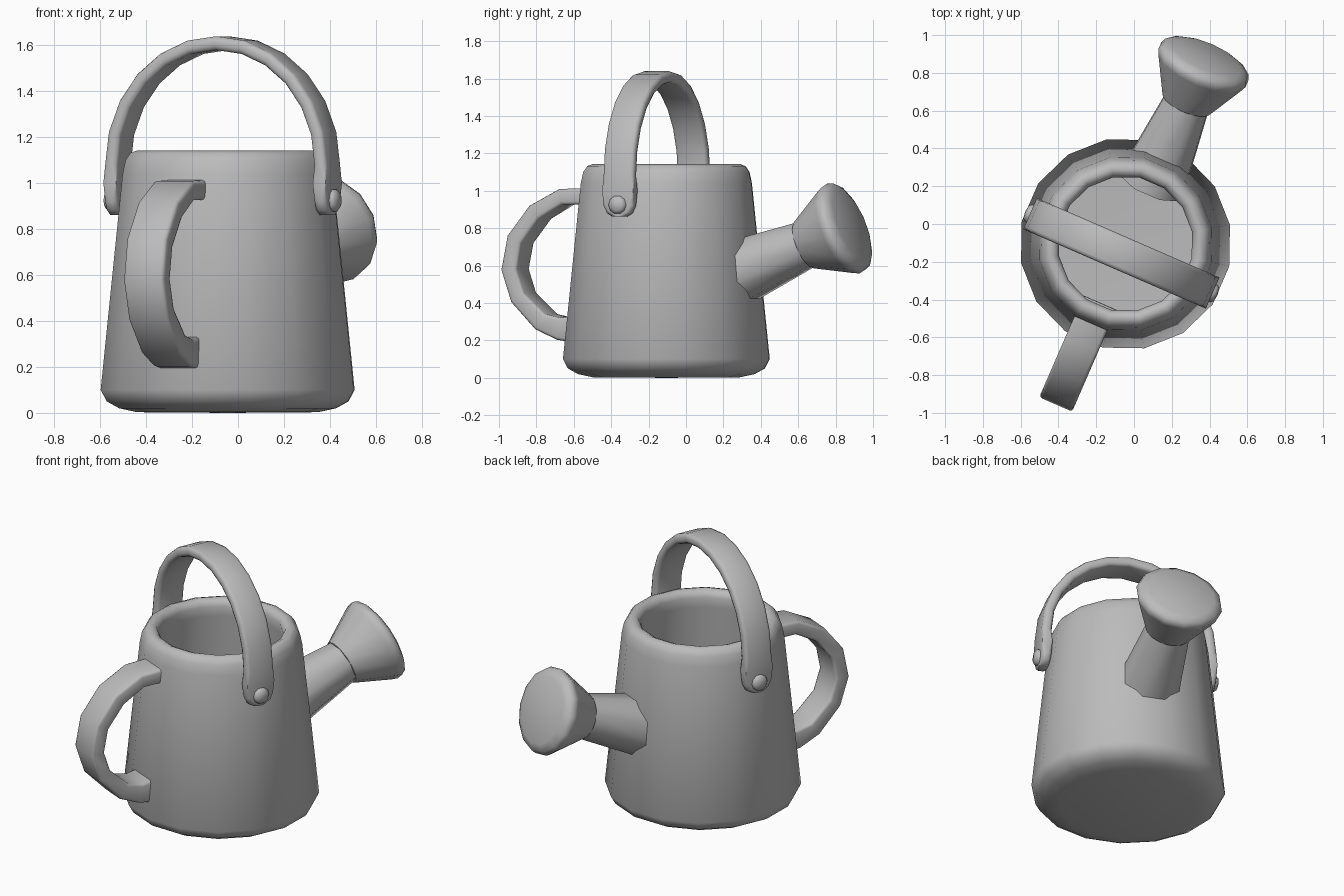
import bpy, bmesh, math
from mathutils import Matrix, Vector

cube = bpy.data.objects.get("Cube")
if cube:
    bpy.data.objects.remove(cube, do_unlink=True)

# One grey for the whole can
grey = bpy.data.materials.new("matte_grey")
grey.use_nodes = True
tone = (0.5, 0.5, 0.5, 1)
grey.diffuse_color = tone
grey.node_tree.nodes["Principled BSDF"].inputs["Base Color"].default_value = tone

# The can is turned about its upright axis: spout along local +y
PLACE = Matrix.Translation((-0.045, -0.105, 0)) @ Matrix.Rotation(math.radians(-23.5), 4, 'Z')


def finish(name, bm, local=Matrix(), smooth=50):
    bmesh.ops.recalc_face_normals(bm, faces=bm.faces)
    mesh = bpy.data.meshes.new(name)
    bm.to_mesh(mesh)
    bm.free()
    mesh.materials.append(grey)
    obj = bpy.data.objects.new(name, mesh)
    bpy.context.collection.objects.link(obj)
    obj.matrix_world = PLACE @ local
    bpy.ops.object.select_all(action='DESELECT')
    obj.select_set(True)
    bpy.context.view_layer.objects.active = obj
    bpy.ops.object.shade_smooth_by_angle(angle=math.radians(smooth))
    return obj


def lathe(name, profile, sides, local=Matrix(), smooth=50):
    """Turn (radius, height) points around z, half a side out of phase."""
    bm = bmesh.new()
    a = math.pi / sides
    verts = [bm.verts.new((r * math.cos(a), r * math.sin(a), z)) for r, z in profile]
    edges = [bm.edges.new(pair) for pair in zip(verts, verts[1:])]
    bmesh.ops.spin(bm, geom=verts + edges, axis=(0, 0, 1), cent=(0, 0, 0),
                   angle=2 * math.pi, steps=sides)
    bmesh.ops.remove_doubles(bm, verts=bm.verts, dist=0.0005)
    return finish(name, bm, local, smooth)


def strap(name, path, bevel, local=Matrix()):
    """Flat band along (u, z, width, thickness) points in the xz plane."""
    bm = bmesh.new()
    rings = []
    for i, (u, z, w, t) in enumerate(path):
        p, n = path[max(i - 1, 0)], path[min(i + 1, len(path) - 1)]
        along = Vector((n[0] - p[0], 0, n[1] - p[1])).normalized()
        out = Vector((-along.z, 0, along.x)) * t / 2
        side = Vector((0, w / 2, 0))
        mid = Vector((u, 0, z))
        rings.append([bm.verts.new(mid + out * a + side * b)
                      for a, b in ((1, 1), (1, -1), (-1, -1), (-1, 1))])
    for a, b in zip(rings, rings[1:]):
        for k in range(4):
            bm.faces.new((a[k], a[k - 1], b[k - 1], b[k]))
    bm.faces.new(rings[0])
    bm.faces.new(rings[-1])
    corners = [bm.edges.get((a[k], b[k])) for a, b in zip(rings, rings[1:]) for k in range(4)]
    bmesh.ops.bevel(bm, geom=corners, offset=bevel, segments=2, profile=0.5,
                    affect='EDGES', clamp_overlap=True)
    return finish(name, bm, local)


# Hollow tapered body with rounded foot and rim
lathe("can_body", [(0, 0), (0.40, 0.003), (0.48, 0.02), (0.535, 0.05), (0.562, 0.10),
                   (0.465, 1.04), (0.452, 1.10), (0.43, 1.132), (0.40, 1.143),
                   (0.372, 1.13), (0.358, 1.10), (0.362, 1.04), (0.46, 0.12), (0, 0.10)], 16)

# Spout tube and flared rose share a tilted axis
neck = Matrix.Translation((0, 0.815, 0.715)) @ Matrix.Rotation(math.radians(-69), 4, 'X')
lathe("spout_tube", [(0, -0.50), (0.192, -0.50), (0.13, 0.01), (0, 0.01)], 8, neck)
lathe("spout_rose", [(0, -0.01), (0.137, -0.005), (0.245, 0.205), (0.258, 0.235),
                     (0.245, 0.265), (0.20, 0.285), (0, 0.293)], 14, neck)

# Arched carrying handle: straight rounded ends joined by a half ellipse
half, spring, rise, width, thick = 0.497, 1.08, 0.53, 0.18, 0.06
leg = [(half, 0.862, 0.08, thick), (half, 0.88, 0.14, thick),
       (half, 0.92, width, thick), (half, 1.0, width, thick)]
arch = []
for i in range(13):
    a = math.pi * i / 12
    arch.append((half * math.cos(a), spring + rise * math.sin(a), width, thick))
bail = leg + arch + [(-u, z, w, t) for u, z, w, t in reversed(leg)]
BAIL_Y = -0.055
strap("carrying_handle", bail, 0.024, Matrix.Translation((0, BAIL_Y, 0)))

# Pivot studs at both handle ends
for label, s in (("left", 1), ("right", -1)):
    stud = Matrix.Translation((s * 0.45, BAIL_Y, 0.925)) @ Matrix.Rotation(s * math.pi / 2, 4, 'Y')
    lathe(label + "_pivot_stud", [(0, 0), (0.05, 0), (0.05, 0.085), (0.036, 0.1), (0, 0.105)],
          10, stud)

# Curved rear grip, thicker where it meets the body below
grip = [(0.34, 0.972, 0.09), (0.58, 0.968, 0.085), (0.735, 0.885, 0.09), (0.85, 0.74, 0.09),
        (0.882, 0.58, 0.09), (0.832, 0.43, 0.09), (0.70, 0.30, 0.10), (0.59, 0.262, 0.12),
        (0.49, 0.262, 0.15)]
strap("rear_grip", [(u, z, 0.19, t) for u, z, t in grip], 0.016,
      Matrix.Rotation(-math.pi / 2, 4, 'Z'))
